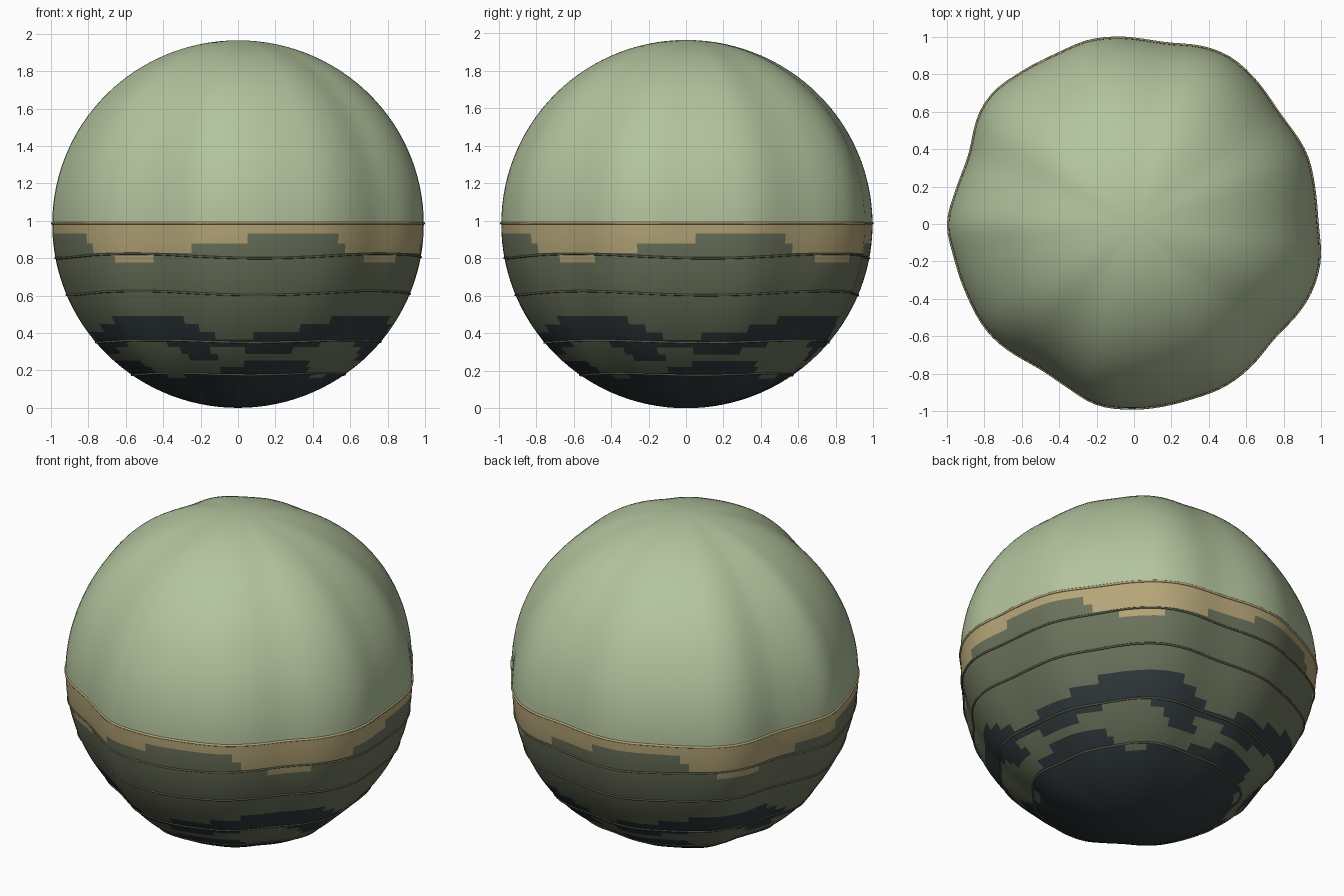
import bpy, bmesh, math

if "Cube" in bpy.data.objects:
    bpy.data.objects.remove(bpy.data.objects["Cube"])

R = 0.9825           # vertical radius, also height of the equator
COLS, ROWS = 120, 30  # columns around, rows per half


def material(name, rgb):
    m = bpy.data.materials.new(name)
    m.diffuse_color = (*rgb, 1)
    m.use_nodes = True
    m.node_tree.nodes["Principled BSDF"].inputs["Base Color"].default_value = m.diffuse_color
    return m


SAGE = material("pale_sage", (0.45, 0.55, 0.34))
TAN = material("sand_tan", (0.46, 0.375, 0.185))
GREEN = material("moss_green", (0.145, 0.170, 0.105))
DARK = material("dark_slate", (0.031, 0.043, 0.048))
OLIVE = material("dark_olive", (0.10, 0.11, 0.065))

# Lobed plan outline: (degrees, radius)
OUTLINE = [(0, .984), (11, .985), (22, .997), (37, .978), (51.5, 1.013), (60, 1.03),
           (68, 1.02), (80.5, .983), (96, 1.005), (105, 1.012), (113.5, 1.0), (127, 1.012),
           (136.6, 1.03), (144.5, 1.017), (157, .957), (169, .968), (180, .999), (190, .978),
           (203.5, .97), (215, .972), (221.5, .962), (237, .922), (248, .943), (258, .986),
           (269, .99), (288, .984), (299, .994), (309, .985), (321, .967), (332, 1.0),
           (340, 1.017), (349, 1.015)]


def raw_radius(deg):
    """Cyclic cubic interpolation of the outline."""
    deg %= 360
    n = len(OUTLINE)
    i = max(k for k in range(n) if OUTLINE[k][0] <= deg)
    p = [OUTLINE[(i + k) % n] for k in (-1, 0, 1, 2)]
    a = [q[0] for q in p]
    a[0] -= 360 if a[0] > a[1] else 0
    a[2] += 360 if a[2] < a[1] else 0
    a[3] += 360 if a[3] < a[1] else 0
    h = a[2] - a[1]
    t = (deg - a[1]) / h
    m1 = (p[2][1] - p[0][1]) / (a[2] - a[0]) * h
    m2 = (p[3][1] - p[1][1]) / (a[3] - a[1]) * h
    return ((2*t**3 - 3*t**2 + 1) * p[1][1] + (t**3 - 2*t**2 + t) * m1
            + (3*t**2 - 2*t**3) * p[2][1] + (t**3 - t**2) * m2)


# Lightly smoothed radius for every column
STEP = 360 / COLS
RADIUS = [sum(w * raw_radius(c * STEP + d) for d, w in ((-3, .2), (0, .6), (3, .2))) - 0.004
          for c in range(COLS)]


def finish(name, bm, mats):
    bmesh.ops.recalc_face_normals(bm, faces=bm.faces)
    for f in bm.faces:
        f.smooth = True
    me = bpy.data.meshes.new(name)
    bm.to_mesh(me)
    bm.free()
    for m in mats:
        me.materials.append(m)
    ob = bpy.data.objects.new(name, me)
    bpy.context.collection.objects.link(ob)
    return ob


# Camouflage: per row below the equator, spans in degrees that repeat every quarter turn
TAN_SPANS = {1: [(0, 90)], 2: [(34, 93)], 3: [(36, 76)], 4: [(45, 60)]}
DARK_SPANS = {11: [(36, 70)], 12: [(24, 76)], 13: [(6, 81)], 14: [(56, 125)],
              15: [(63, 79), (93, 115)], 16: [(65, 80)], 17: [(2, 36)],
              18: [(-10, 40)], 19: [(-33, 46)]}


def inside(spans, deg):
    return any((deg - lo) % 90 < hi - lo for lo, hi in spans)


def camo(row, deg):
    if inside(TAN_SPANS.get(row, []), deg):
        return 0
    if row >= 20 or inside(DARK_SPANS.get(row, []), deg):
        return 2
    return 1


def half_shell(name, sign, mats, rule):
    """Half of the lobed ball; sign +1 is the top half, -1 the bottom half."""
    bm = bmesh.new()
    rings = []
    for r in range(ROWS):
        lat = math.pi / 2 * r / ROWS
        ring = []
        for c in range(COLS):
            a = math.radians(c * STEP)
            k = RADIUS[c] * math.cos(lat)
            ring.append(bm.verts.new((k * math.cos(a), k * math.sin(a),
                                      R + sign * R * math.sin(lat))))
        rings.append(ring)
    pole = bm.verts.new((0, 0, R + sign * R))
    for r in range(ROWS):
        for c in range(COLS):
            d = (c + 1) % COLS
            if r < ROWS - 1:
                f = bm.faces.new((rings[r][c], rings[r][d], rings[r+1][d], rings[r+1][c]))
            else:
                f = bm.faces.new((rings[r][c], rings[r][d], pole))
            f.material_index = rule(r + 1, (c + .5) * STEP + 90)
    ob = finish(name, bm, mats)
    # open shells: make sure the faces point outward
    if ob.data.polygons[0].normal.dot(ob.data.polygons[0].center * 1.0) < 0:
        ob.data.flip_normals()
    return ob


half_shell("upper_dome", 1, [SAGE], lambda r, a: 0)
half_shell("lower_hull", -1, [TAN, GREEN, DARK], camo)


def band(name, z, wave, tube, mat, sides=8):
    """Thin tube that follows the lobed surface, with a gentle vertical wave."""
    bm = bmesh.new()
    loops = []
    for c in range(COLS):
        deg = c * STEP
        a = math.radians(deg)
        zc = z + wave * math.cos(math.radians(4 * (deg + 90 - 52)))
        k = RADIUS[c] * math.sqrt(max(0, 1 - ((zc - R) / R) ** 2))
        loop = []
        for s in range(sides):
            t = 2 * math.pi * s / sides
            q = k + tube * math.cos(t)
            loop.append(bm.verts.new((q * math.cos(a), q * math.sin(a),
                                      zc + tube * math.sin(t))))
        loops.append(loop)
    for c in range(COLS):
        n = loops[(c + 1) % COLS]
        for s in range(sides):
            e = (s + 1) % sides
            bm.faces.new((loops[c][s], n[s], n[e], loops[c][e]))
    finish(name, bm, [mat])


# Rim at the equator and the four seams around the hull
band("rim", R + 0.005, 0, 0.007, TAN)
for i, (z, wave) in enumerate([(.812, .012), (.614, .011), (.356, .006), (.181, .005)]):
    band(f"hull_seam_{i + 1}", z, wave, 0.006, OLIVE)
